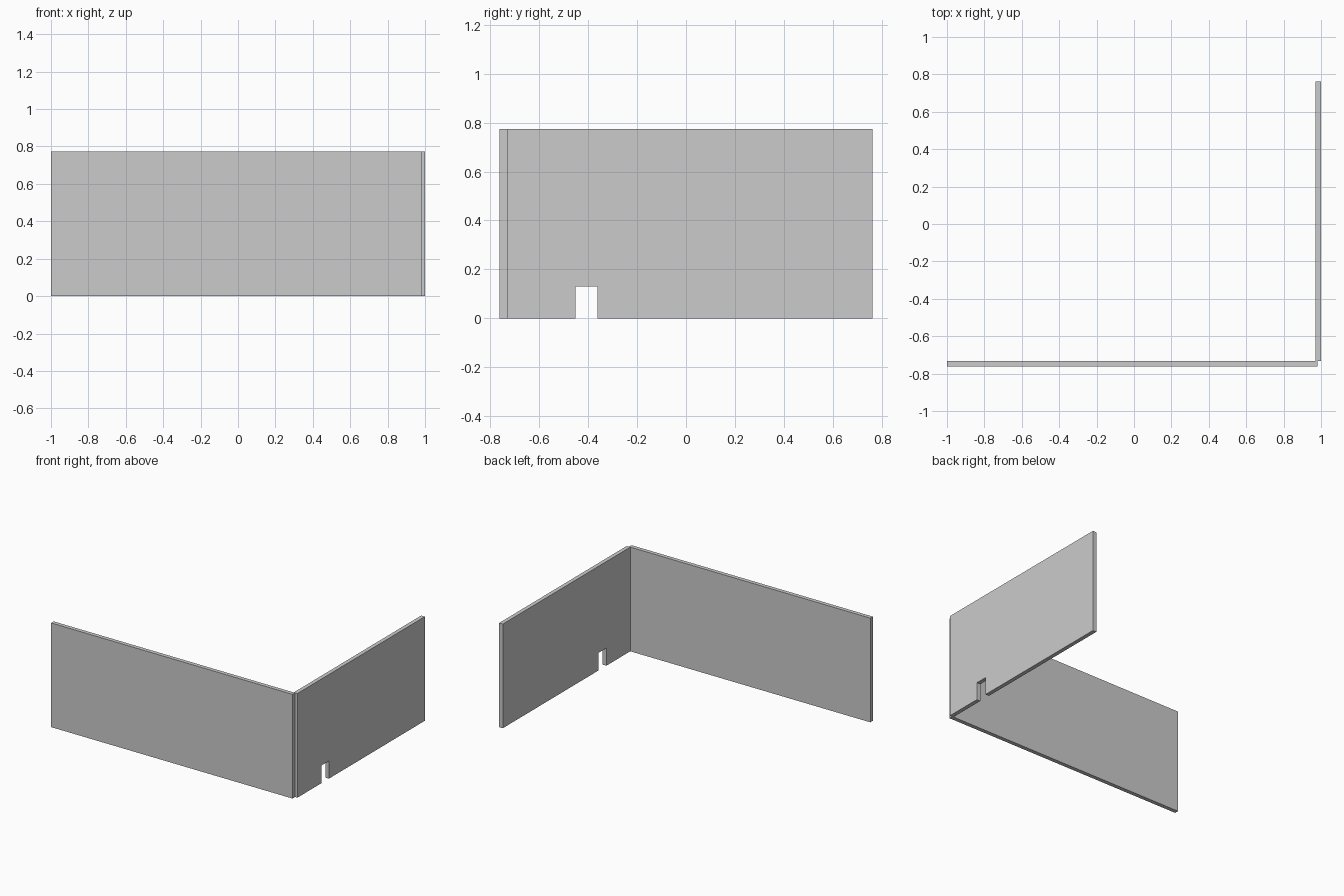
import bpy
import bmesh
from mathutils import Vector

if "Cube" in bpy.data.objects:
    bpy.data.objects.remove(bpy.data.objects["Cube"])

HEIGHT = 0.773
THICK = 0.03


def panel(name, outline, extrude):
    """Extrude a flat outline into a solid panel."""
    bm = bmesh.new()
    face = bm.faces.new([bm.verts.new(p) for p in outline])
    result = bmesh.ops.extrude_face_region(bm, geom=[face], use_keep_orig=True)
    moved = [g for g in result["geom"] if isinstance(g, bmesh.types.BMVert)]
    bmesh.ops.translate(bm, verts=moved, vec=Vector(extrude))
    bmesh.ops.recalc_face_normals(bm, faces=bm.faces)
    mesh = bpy.data.meshes.new(name)
    bm.to_mesh(mesh)
    bm.free()
    obj = bpy.data.objects.new(name, mesh)
    bpy.context.collection.objects.link(obj)
    return obj


# Long front wall
front = [(-1, 0), (0.981, 0), (0.981, HEIGHT), (-1, HEIGHT)]
panel("front_wall", [(x, -0.762, z) for x, z in front], (0, THICK, 0))

# Side wall with a small notch in its bottom edge
side = [(-0.732, 0), (-0.452, 0), (-0.452, 0.131), (-0.362, 0.131),
        (-0.362, 0), (0.762, 0), (0.762, HEIGHT), (-0.732, HEIGHT)]
panel("side_wall", [(1 - THICK, y, z) for y, z in side], (THICK, 0, 0))
